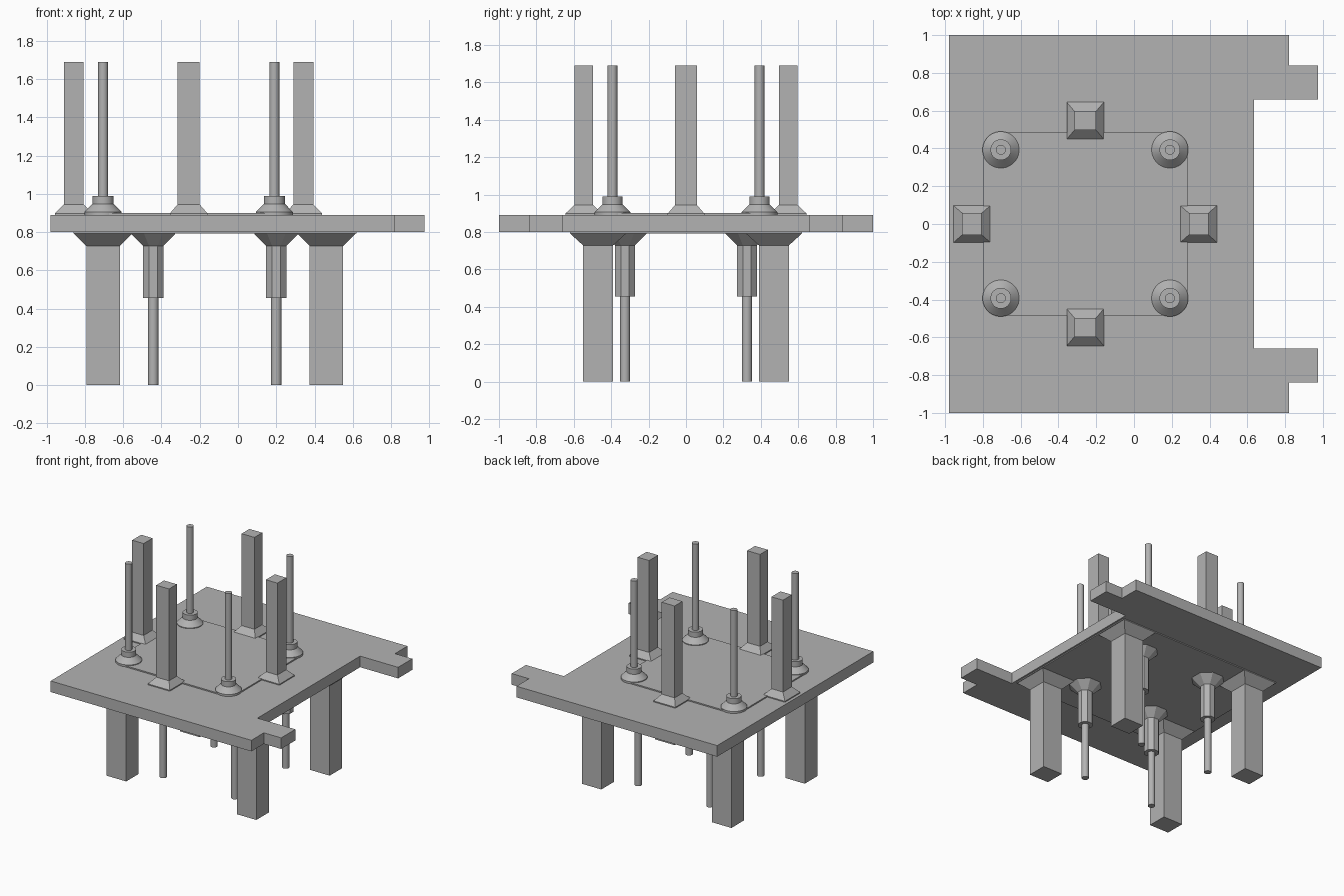
import bpy
import bmesh
from math import cos, sin, pi, radians

cube = bpy.data.objects.get("Cube")
if cube:
    bpy.data.objects.remove(cube, do_unlink=True)

grey = bpy.data.materials.new("plain grey")
grey.use_nodes = True
grey.diffuse_color = (0.45, 0.45, 0.45, 1)
grey.node_tree.nodes["Principled BSDF"].inputs["Base Color"].default_value = grey.diffuse_color


def rect(w, d):
    return [(-w / 2, -d / 2), (w / 2, -d / 2), (w / 2, d / 2), (-w / 2, d / 2)]


def ring(r, sides):
    return [(r * cos(2 * pi * (i + 0.5) / sides), r * sin(2 * pi * (i + 0.5) / sides))
            for i in range(sides)]


def rounded(w, d, r, steps=6):
    pts = []
    for k, (sx, sy) in enumerate(((1, 1), (-1, 1), (-1, -1), (1, -1))):
        for i in range(steps + 1):
            a = (k + i / steps) * pi / 2
            pts.append((sx * (w / 2 - r) + r * cos(a), sy * (d / 2 - r) + r * sin(a)))
    return pts


def loft(name, sections, x=0, y=0, smooth=False):
    """Closed solid through (outline, height) sections, listed bottom to top."""
    bm = bmesh.new()
    rows = [[bm.verts.new((x + px, y + py, z)) for px, py in pts] for pts, z in sections]
    n = len(rows[0])
    for a, b in zip(rows, rows[1:]):
        for i in range(n):
            j = (i + 1) % n
            bm.faces.new((a[i], a[j], b[j], b[i]))
    bm.faces.new(rows[0][::-1])
    bm.faces.new(rows[-1])
    bmesh.ops.recalc_face_normals(bm, faces=bm.faces)
    mesh = bpy.data.meshes.new(name)
    bm.to_mesh(mesh)
    bm.free()
    mesh.materials.append(grey)
    obj = bpy.data.objects.new(name, mesh)
    bpy.context.collection.objects.link(obj)
    if smooth:
        bpy.ops.object.select_all(action="DESELECT")
        obj.select_set(True)
        bpy.context.view_layer.objects.active = obj
        bpy.ops.object.shade_smooth_by_angle(angle=radians(30))
    return obj


BOTTOM, TOP, PEAK = 0.80, 0.89, 1.69

# Deck plate with a stepped tab at each end of its right edge
half = [(-0.98, 1), (0.82, 1), (0.82, 0.84), (0.975, 0.84), (0.975, 0.658), (0.635, 0.658)]
outline = half + [(x, -y) for x, y in reversed(half)]
loft("deck_plate", [(outline, BOTTOM), (outline, TOP)])

# Thin raised panels on both faces of the deck
panel = rounded(1.08, 0.97, 0.097)
loft("upper_panel", [(panel, TOP), (panel, 0.90)], x=-0.258)
panel = rect(1.48, 1.24)
loft("lower_panel", [(panel, 0.792), (panel, BOTTOM)], x=-0.12)

# Upper square posts with flared feet
for i, (x, y, w, d) in enumerate(((-0.258, 0.547, 0.115, 0.1), (-0.258, -0.547, 0.115, 0.1),
                                  (-0.858, 0, 0.103, 0.115), (0.342, 0, 0.103, 0.115))):
    foot = rect(0.196, 0.196)
    loft(f"upper_post_{i + 1}", [(foot, TOP), (foot, 0.898), (rect(w, d), 0.945),
                                 (rect(w, d), PEAK)], x, y)

# Upper round rods with conical feet and collars
for x in (-0.705, 0.19):
    for y in (-0.393, 0.393):
        side = f"{'left' if x > 0 else 'right'}_{'front' if y < 0 else 'back'}"
        profile = ((0.097, TOP), (0.097, 0.906), (0.055, 0.948), (0.055, 0.99),
                   (0.026, 0.99), (0.026, PEAK))
        loft(f"upper_rod_{side}", [(ring(r, 32), z) for r, z in profile], x, y, True)

# Lower legs with flared heads
for x in (-0.705, 0.462):
    for y in (-0.47, 0.47):
        side = f"{'left' if x > 0 else 'right'}_{'front' if y < 0 else 'back'}"
        leg, head = rect(0.175, 0.16), rect(0.305, 0.30)
        loft(f"leg_{side}", [(leg, 0), (leg, 0.728), (head, 0.792), (head, BOTTOM)], x, y)

# Lower rods: thin round tip, faceted sleeve and flared head
for x in (-0.443, 0.2):
    for y in (-0.326, 0.326):
        side = f"{'left' if x > 0 else 'right'}_{'front' if y < 0 else 'back'}"
        loft(f"lower_rod_{side}", [(ring(0.027, 24), 0), (ring(0.027, 24), 0.47)], x, y, True)
        profile = ((0.058, 0.455), (0.058, 0.728), (0.125, 0.792), (0.125, BOTTOM))
        loft(f"lower_sleeve_{side}", [(ring(r, 8), z) for r, z in profile], x, y)
